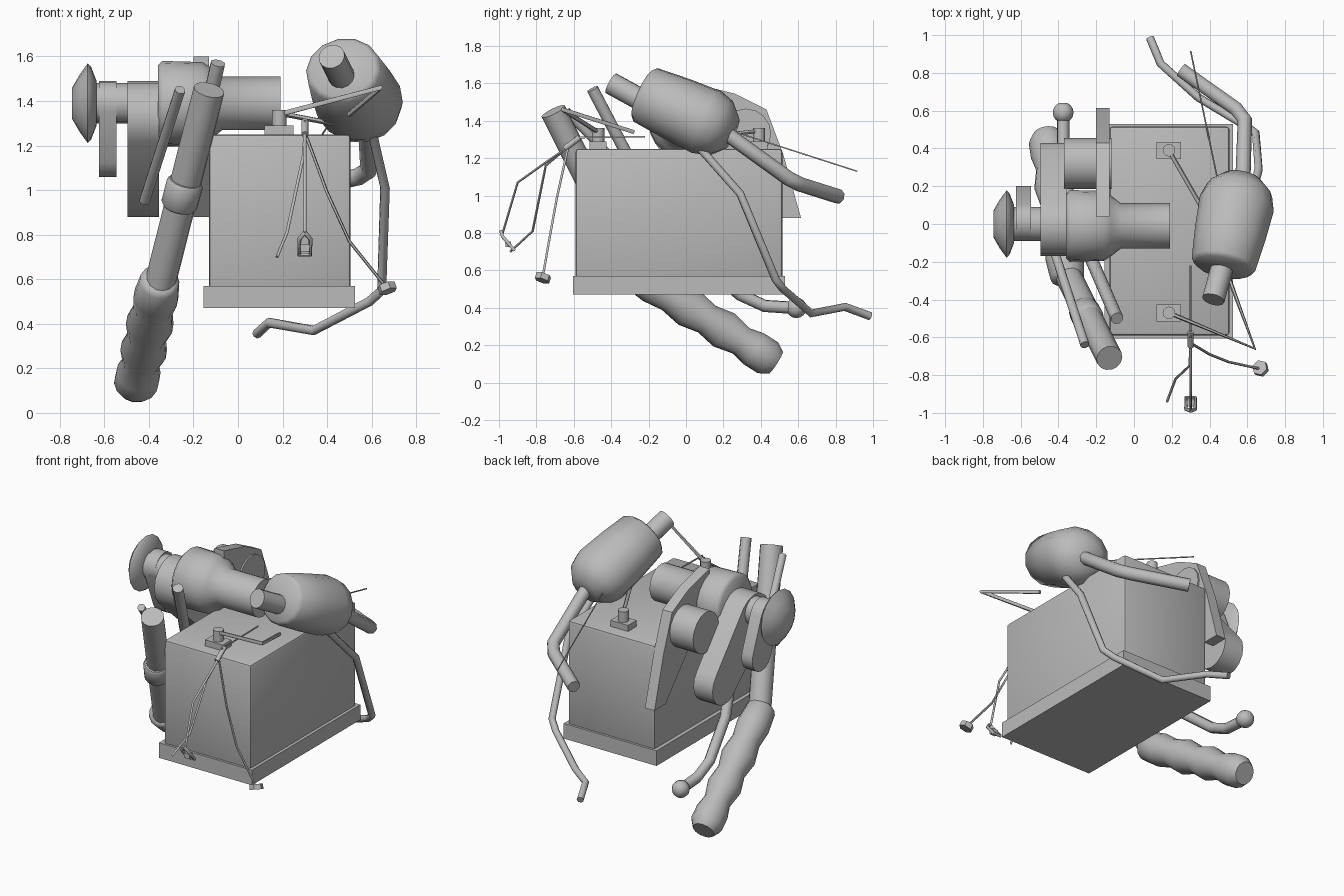
import bpy, bmesh, math
from mathutils import Vector

old = bpy.data.objects.get("Cube")
if old:
    bpy.data.objects.remove(old, do_unlink=True)

GREY = (0.5, 0.5, 0.5, 1)
grey = bpy.data.materials.new("plain grey")
grey.use_nodes = True
grey.diffuse_color = GREY
grey.node_tree.nodes["Principled BSDF"].inputs["Base Color"].default_value = GREY


def finish(ob, angle=40):
    ob.data.materials.clear()
    ob.data.materials.append(grey)
    bpy.ops.object.select_all(action='DESELECT')
    ob.select_set(True)
    bpy.context.view_layer.objects.active = ob
    bpy.ops.object.shade_smooth_by_angle(angle=math.radians(angle))
    return ob


def from_bmesh(name, bm, angle=40):
    bmesh.ops.recalc_face_normals(bm, faces=bm.faces)
    me = bpy.data.meshes.new(name)
    bm.to_mesh(me)
    bm.free()
    ob = bpy.data.objects.new(name, me)
    bpy.context.collection.objects.link(ob)
    return finish(ob, angle)


def box(name, lo, hi, bevel=0.0):
    bm = bmesh.new()
    bmesh.ops.create_cube(bm, size=1)
    for v in bm.verts:
        v.co = Vector([l + (c + 0.5) * (h - l) for l, h, c in zip(lo, hi, v.co)])
    if bevel:
        bmesh.ops.bevel(bm, geom=bm.edges[:], offset=bevel, segments=2,
                        profile=0.5, affect='EDGES')
    return from_bmesh(name, bm)


def lathe(name, start, end, profile, sides=16, squash=1.0, angle=50):
    """Rings of (distance, radius) turned around the line from start to end."""
    start, axis = Vector(start), Vector(end) - Vector(start)
    turn = axis.to_track_quat('Z', 'Y')
    bm = bmesh.new()
    rings = []
    for d, r in profile:
        ring = []
        for i in range(sides):
            a = math.tau * i / sides
            p = Vector((r * math.cos(a), r * math.sin(a) * squash, d))
            ring.append(bm.verts.new(start + turn @ p))
        rings.append(ring)
    for a, b in zip(rings, rings[1:]):
        for i in range(sides):
            j = (i + 1) % sides
            bm.faces.new((a[i], a[j], b[j], b[i]))
    bm.faces.new(rings[0])
    bm.faces.new(rings[-1])
    return from_bmesh(name, bm, angle)


def rod(name, start, end, r, sides=12):
    length = (Vector(end) - Vector(start)).length
    return lathe(name, start, end, [(0, r), (length, r)], sides)


def pipe(name, points, r, res=2):
    cu = bpy.data.curves.new(name, 'CURVE')
    cu.dimensions = '3D'
    cu.bevel_depth = r
    cu.bevel_resolution = res
    cu.use_fill_caps = True
    sp = cu.splines.new('POLY')
    sp.points.add(len(points) - 1)
    for p, co in zip(sp.points, points):
        p.co = (*co, 1)
    ob = bpy.data.objects.new(name, cu)
    bpy.context.collection.objects.link(ob)
    bpy.ops.object.select_all(action='DESELECT')
    ob.select_set(True)
    bpy.context.view_layer.objects.active = ob
    bpy.ops.object.convert(target='MESH')
    return finish(bpy.context.object, 60)


def slab(name, outline, x0, x1):
    """Convex side outline of (y, z) points, given thickness along x."""
    bm = bmesh.new()
    for x in (x0, x1):
        for y, z in outline:
            bm.verts.new((x, y, z))
    bmesh.ops.convex_hull(bm, input=bm.verts[:])
    bmesh.ops.dissolve_limit(bm, angle_limit=0.02, verts=bm.verts[:], edges=bm.edges[:])
    return from_bmesh(name, bm, 35)


def circle(y, z, r, n=16):
    return [(y + r * math.cos(math.tau * i / n), z + r * math.sin(math.tau * i / n))
            for i in range(n)]


# Main housing on its tray
box("housing", (-0.13, -0.59, 0.53), (0.505, 0.515, 1.25), 0.015)
box("base_tray", (-0.155, -0.605, 0.47), (0.525, 0.53, 0.57))

# Terminals on the housing lid
for label, y in (("front", -0.47), ("back", 0.39)):
    box(label + "_terminal_plate", (0.12, y - 0.045, 1.24), (0.25, y + 0.045, 1.29))
    rod(label + "_terminal_post", (0.185, y, 1.28), (0.185, y, 1.36), 0.033)

# Main drum with its narrower shaft, end knob and second drum
lathe("main_drum", (-0.36, -0.01, 1.39), (0.19, -0.01, 1.39),
      [(0, 0.17), (0.02, 0.19), (0.2, 0.185), (0.24, 0.16), (0.29, 0.12), (0.55, 0.12)], 20)
rod("drum_axle", (-0.66, 0, 1.39), (-0.34, 0, 1.39), 0.09, 16)
lathe("end_knob", (-0.745, 0, 1.39), (-0.63, 0, 1.39),
      [(0, 0.07), (0.035, 0.13), (0.07, 0.178), (0.085, 0.165), (0.11, 0.1)], 16)
rod("second_drum", (-0.37, 0.32, 1.33), (-0.12, 0.32, 1.33), 0.135, 16)

# Belt covers and side plate
slab("wide_belt", circle(-0.01, 1.33, 0.16) + circle(0.3, 1.01, 0.13), -0.495, -0.355)
slab("narrow_belt", circle(0.01, 1.39, 0.1) + circle(0.1, 1.16, 0.1), -0.625, -0.545)
slab("side_plate", [(0.04, 1.6), (0.26, 1.545), (0.43, 1.46), (0.52, 1.22),
                    (0.615, 0.88), (0.5, 0.88), (0.04, 1.4)], -0.2, -0.13)

# Canister with its mouth and outlet pipes
lathe("canister", (0.47, -0.23, 1.545), (0.575, 0.25, 1.33),
      [(0, 0.15), (0.02, 0.172), (0.2, 0.19), (0.38, 0.2), (0.46, 0.175), (0.53, 0.1)],
      14, 0.92)
rod("canister_mouth", (0.475, -0.2, 1.49), (0.42, -0.4, 1.6), 0.06, 14)
pipe("thick_outlet", [(0.572, 0.18, 1.36), (0.578, 0.28, 1.285), (0.587, 0.55, 1.09),
                      (0.54, 0.61, 1.06), (0.25, 0.815, 0.995)], 0.04)
pipe("thin_outlet", [(0.6, 0.06, 1.27), (0.66, 0.29, 1.01), (0.645, 0.48, 0.55),
                     (0.59, 0.52, 0.5), (0.34, 0.67, 0.37), (0.14, 0.85, 0.405),
                     (0.085, 0.985, 0.355)], 0.022)

# Handle tube with collar and bumpy grip
top, bend, tip = (-0.13, -0.71, 1.45), (-0.35, -0.3, 0.6), (-0.465, 0.49, 0.1)
rod("handle_tube", top, (-0.355, -0.26, 0.56), 0.07, 14)
at = Vector(top).lerp(Vector(bend), 0.48)
along = (Vector(bend) - Vector(top)).normalized()
lathe("handle_collar", at, at + along,
      [(0, 0.072), (0.015, 0.083), (0.12, 0.083), (0.135, 0.072)], 14)
lathe("handle_grip", bend, tip,
      [(0, 0.07), (0.02, 0.09), (0.15, 0.102), (0.26, 0.088), (0.38, 0.108),
       (0.49, 0.086), (0.6, 0.106), (0.71, 0.082), (0.79, 0.1), (0.88, 0.1), (0.93, 0.07)], 14)

# Lever with a ball end, and a thin rod beside it
pipe("lever", [(-0.09, -0.5, 1.57), (-0.22, -0.2, 1.0), (-0.33, 0.06, 0.66),
               (-0.375, 0.29, 0.47), (-0.375, 0.42, 0.41), (-0.375, 0.57, 0.4)], 0.034)
lathe("lever_ball", (-0.375, 0.535, 0.4), (-0.375, 0.645, 0.4),
      [(0.055 * (1 - math.cos(a)), 0.055 * math.sin(a))
       for a in [math.pi * k / 8 for k in range(1, 8)]], 12)
rod("thin_rod", (-0.26, -0.64, 1.45), (-0.42, -0.15, 0.95), 0.024)

# Links between terminals and canister
pipe("front_link", [(0.185, -0.47, 1.34), (0.64, -0.66, 1.46), (0.5, -0.28, 1.34)], 0.012, 1)
pipe("back_link", [(0.185, 0.39, 1.345), (0.42, -0.02, 1.3)], 0.012, 1)
pipe("antenna", [(0.45, 0.2, 1.36), (0.3, 0.915, 1.13)], 0.004, 1)
pipe("lid_wire", [(0.3, -0.22, 1.315), (0.3, -0.6, 1.31)], 0.005, 1)

# Cables hanging from a hook at the front
rod("cable_hook", (0.3, -0.57, 1.31), (0.3, -0.65, 1.25), 0.016, 8)
start = (0.3, -0.63, 1.26)
pipe("middle_cable", [start, (0.3, -0.76, 1.17), (0.3, -0.9, 1.07), (0.3, -0.98, 0.8)], 0.007, 1)
pipe("right_cable", [start, (0.295, -0.75, 1.16), (0.22, -0.82, 0.81), (0.175, -0.94, 0.7)],
     0.007, 1)
pipe("left_cable", [start, (0.4, -0.69, 0.99), (0.5, -0.73, 0.77), (0.66, -0.765, 0.57)],
     0.007, 1)
rod("left_clip", (0.665, -0.76, 0.575), (0.675, -0.77, 0.545), 0.042, 6)
pipe("middle_clip", [(0.3, -0.99, 0.81), (0.325, -0.98, 0.78), (0.325, -0.92, 0.71),
                     (0.275, -0.92, 0.71), (0.275, -0.98, 0.78), (0.3, -0.99, 0.81)], 0.01, 1)
box("clip_jaw", (0.28, -0.965, 0.725), (0.32, -0.935, 0.755))
